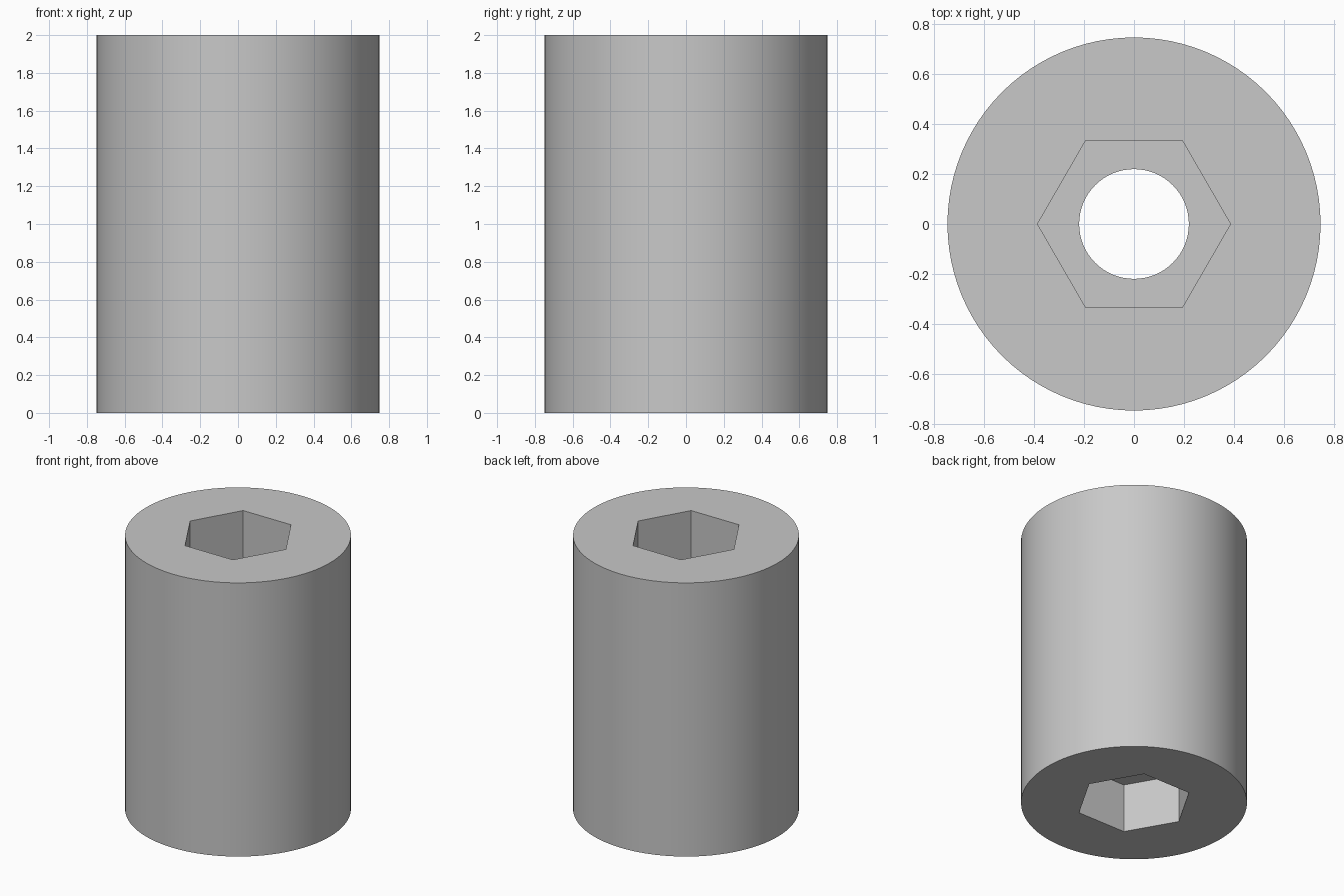
import bpy
import math

HEIGHT = 2.0
BODY_RADIUS = 0.748
HEX_RADIUS = 0.387      # centre to corner
HOLE_RADIUS = 0.22
SOCKET_DEPTH = 0.356

default_cube = bpy.data.objects.get("Cube")
if default_cube:
    bpy.data.objects.remove(default_cube, do_unlink=True)

grey = bpy.data.materials.new("plain grey")
grey.use_nodes = True
colour = (0.58, 0.58, 0.58, 1.0)
grey.diffuse_color = colour
grey.node_tree.nodes["Principled BSDF"].inputs["Base Color"].default_value = colour


def prism(name, sides, radius, bottom, top, turn=0.0):
    """Upright prism between two heights."""
    bpy.ops.mesh.primitive_cylinder_add(
        vertices=sides, radius=radius, depth=top - bottom,
        location=(0, 0, (bottom + top) / 2), rotation=(0, 0, turn))
    obj = bpy.context.object
    obj.name = name
    obj.data.materials.append(grey)
    return obj


def cut(target, cutter):
    """Subtract the cutter, then discard it."""
    cutter.hide_render = True
    mod = target.modifiers.new(cutter.name, "BOOLEAN")
    mod.operation = "DIFFERENCE"
    mod.solver = "EXACT"
    mod.object = cutter
    bpy.ops.object.select_all(action="DESELECT")
    bpy.context.view_layer.objects.active = target
    target.select_set(True)
    bpy.ops.object.modifier_apply(modifier=mod.name)
    bpy.data.objects.remove(cutter, do_unlink=True)


# Round body
sleeve = prism("sleeve_body", 96, BODY_RADIUS, 0, HEIGHT)

# Hexagonal sockets in both ends, corners along x
corner_turn = math.radians(30)
margin = 0.1
cut(sleeve, prism("top_socket", 6, HEX_RADIUS,
                  HEIGHT - SOCKET_DEPTH, HEIGHT + margin, corner_turn))
cut(sleeve, prism("bottom_socket", 6, HEX_RADIUS,
                  -margin, SOCKET_DEPTH, corner_turn))

# Round through hole
cut(sleeve, prism("through_hole", 64, HOLE_RADIUS, -margin, HEIGHT + margin))

bpy.ops.object.shade_smooth_by_angle(angle=math.radians(30))
